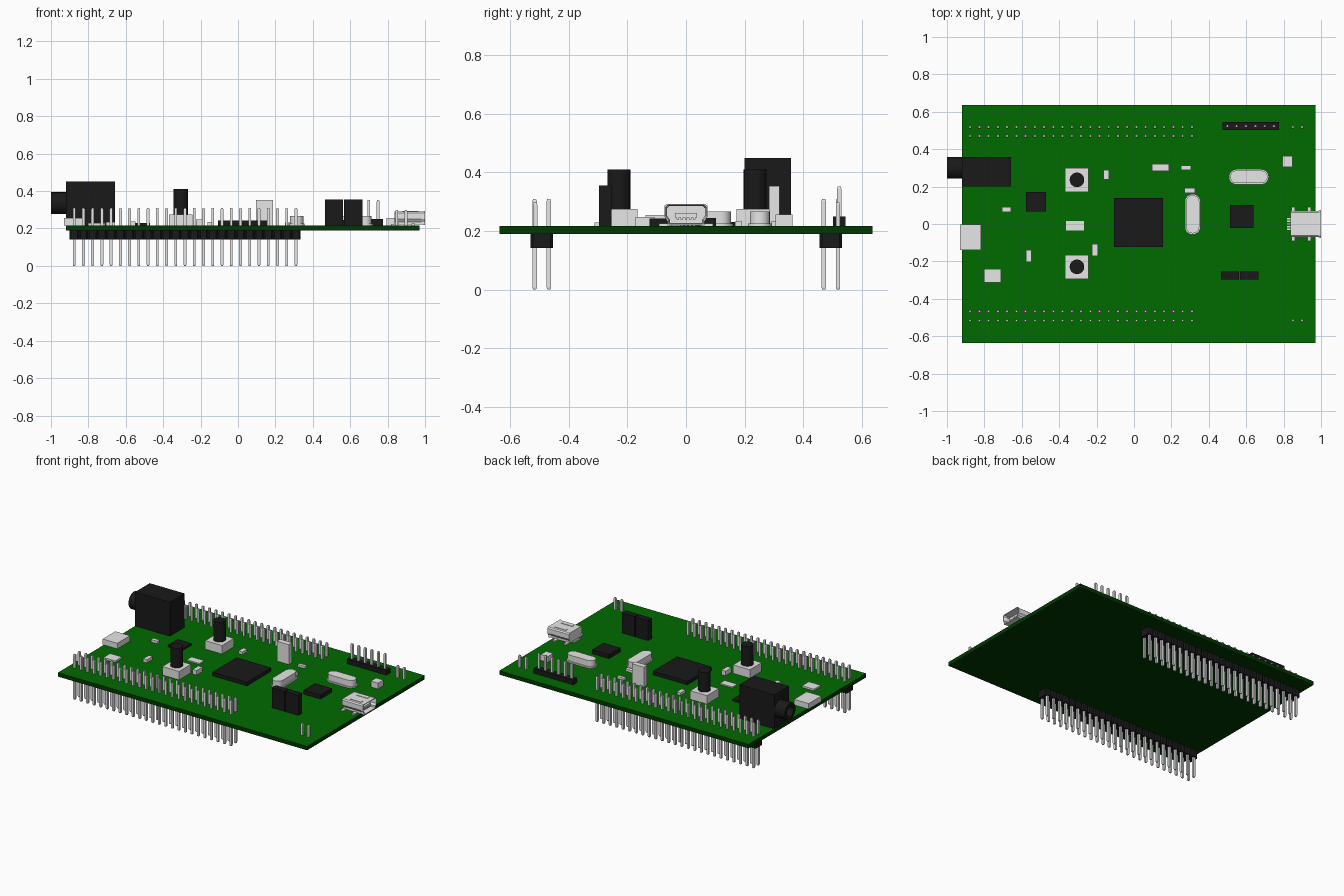
import bpy, bmesh, math

if "Cube" in bpy.data.objects:
    bpy.data.objects.remove(bpy.data.objects["Cube"])


def material(name, rgb):
    m = bpy.data.materials.new(name)
    m.diffuse_color = (*rgb, 1)
    m.use_nodes = True
    m.node_tree.nodes["Principled BSDF"].inputs["Base Color"].default_value = m.diffuse_color
    return m


GREEN = material("board green", (0.0, 0.147, 0.0))
DARK_GREEN = material("dark board green", (0.0, 0.04, 0.0))
BLACK = material("black plastic", (0.01, 0.01, 0.01))
GREY = material("light metal", (0.8, 0.8, 0.8))
TOP = 0.217      # upper face of the board
BOTTOM = 0.19    # lower face of the board


def finish(name, bm, mat, smooth=False):
    bmesh.ops.recalc_face_normals(bm, faces=bm.faces)
    me = bpy.data.meshes.new(name)
    bm.to_mesh(me)
    bm.free()
    ob = bpy.data.objects.new(name, me)
    bpy.context.collection.objects.link(ob)
    me.materials.append(mat)
    if smooth:
        bpy.ops.object.select_all(action='DESELECT')
        ob.select_set(True)
        bpy.context.view_layer.objects.active = ob
        bpy.ops.object.shade_smooth_by_angle(angle=math.radians(35))
    return ob


def loft(bm, rings):
    """Skin a list of equal-length point rings and cap both ends."""
    vs = [[bm.verts.new(p) for p in r] for r in rings]
    n = len(vs[0])
    for a, b in zip(vs, vs[1:]):
        for i in range(n):
            bm.faces.new((a[i], a[(i + 1) % n], b[(i + 1) % n], b[i]))
    bm.faces.new(vs[0])
    bm.faces.new(vs[-1])


def add_box(bm, x0, x1, y0, y1, z0, z1):
    loft(bm, [[(x0, y0, z), (x1, y0, z), (x1, y1, z), (x0, y1, z)] for z in (z0, z1)])


def box(name, mat, *dims):
    bm = bmesh.new()
    add_box(bm, *dims)
    return finish(name, bm, mat)


def add_pin(bm, x, y, z0, z1, r=0.0075, tip=0.008):
    # square pin with tapered ends
    levels = [(z0, r * 0.7), (z0 + tip, r), (z1 - tip, r), (z1, r * 0.7)]
    loft(bm, [[(x - s, y - s, z), (x + s, y - s, z), (x + s, y + s, z), (x - s, y + s, z)]
              for z, s in levels])


def circle(r, n=24):
    return [(r * math.cos(2 * math.pi * i / n), r * math.sin(2 * math.pi * i / n)) for i in range(n)]


# Circuit board: bright upper face, dark edges and underside
board = box("circuit_board", GREEN, -0.92, 0.97, -0.637, 0.637, BOTTOM, TOP)
board.data.materials.append(DARK_GREEN)
for f in board.data.polygons:
    f.material_index = 0 if f.normal.z > 0.5 else 1

# Double-row pin headers along both long edges
PITCH = 0.0494
for side, yc in (("front", -0.4925), ("back", 0.4945)):
    pins, strip = bmesh.new(), bmesh.new()
    for i in range(25):
        x = -0.876 + i * PITCH
        for dy in (-0.0245, 0.0245):
            add_pin(pins, x, yc + dy, 0.0, 0.31)
        h, d, c = PITCH / 2, 0.038, 0.008
        plan = [(-h, -d + c), (-h + c, -d), (h - c, -d), (h, -d + c),
                (h, d - c), (h - c, d), (-h + c, d), (-h, d - c)]
        loft(strip, [[(x + a, yc + b, z) for a, b in plan] for z in (0.142, BOTTOM)])
    finish(side + "_header_pins", pins, GREY)
    finish(side + "_header_strip", strip, BLACK)

# Loose pairs of short pins at the right corners
bm = bmesh.new()
for x in (0.849, 0.898):
    for y in (-0.515, 0.519):
        add_pin(bm, x, y, BOTTOM + 0.002, 0.298)
finish("corner_pins", bm, GREY)

# Six-pin programming header
bm = bmesh.new()
for i in range(6):
    add_pin(bm, 0.499 + 0.05 * i, 0.523, TOP, 0.352)
finish("programming_header_pins", bm, GREY)
box("programming_header_strip", BLACK, 0.474, 0.774, 0.502, 0.545, TOP, 0.25)

# Power jack: housing and hollow barrel
box("power_jack_housing", BLACK, -0.92, -0.657, 0.2, 0.358, TOP, 0.45)
bm = bmesh.new()
loft(bm, [[(x, 0.3 + a, 0.336 + b) for a, b in circle(r)]
          for x, r in ((-0.915, 0.058), (-1.0, 0.058), (-1.0, 0.036), (-0.922, 0.036))])
finish("power_jack_barrel", bm, BLACK, True)

# Push buttons
for i, y in enumerate((0.236, -0.229)):
    box(f"button_base_{i}", GREY, -0.369, -0.242, y - 0.064, y + 0.064, TOP, 0.275)
    bm = bmesh.new()
    loft(bm, [[(-0.305 + a, y + b, z) for a, b in circle(0.039)] for z in (0.27, 0.41)])
    finish(f"button_plunger_{i}", bm, BLACK, True)

# Chips
for name, x0, x1, y0, y1, z in (
        ("processor_chip", -0.107, 0.154, -0.124, 0.139, 0.242),
        ("regulator_chip", -0.577, -0.471, 0.066, 0.171, 0.23),
        ("interface_chip", 0.512, 0.64, -0.021, 0.102, 0.245)):
    box(name, BLACK, x0, x1, y0, y1, TOP, z)

# Jumper blocks
for i, x in enumerate((0.465, 0.568)):
    box(f"jumper_{i}", BLACK, x, x + 0.097, -0.297, -0.254, TOP, 0.355)


# Crystals: rounded can on a thin flange
def crystal(name, cx, cy, length, width, along_y):
    def stadium(r, half):
        pts = []
        for s, start in ((1, -math.pi / 2), (-1, math.pi / 2)):
            for k in range(11):
                a = start + math.pi * k / 10
                pts.append((s * half + r * math.cos(a), r * math.sin(a)))
        return pts
    half, r = (length - width) / 2, width / 2
    rings = []
    for z, inset in ((TOP, 0), (0.226, 0), (0.226, 0.007), (0.267, 0.007)):
        p = stadium(r - inset, half)
        rings.append([(cx - b, cy + a, z) if along_y else (cx + a, cy + b, z) for a, b in p])
    bm = bmesh.new()
    loft(bm, rings)
    finish(name, bm, GREY, True)


crystal("crystal_right", 0.614, 0.252, 0.214, 0.082, False)
crystal("crystal_middle", 0.314, 0.052, 0.218, 0.085, True)

# Small surface components
for i, d in enumerate((
        (0.096, 0.187, 0.283, 0.32, 0.353),
        (0.25, 0.305, 0.29, 0.312, 0.232),
        (0.27, 0.326, 0.167, 0.192, 0.232),
        (-0.162, -0.133, 0.237, 0.29, 0.235),
        (-0.363, -0.268, -0.035, 0.016, 0.225),
        (-0.224, -0.193, -0.172, -0.108, 0.248),
        (-0.929, -0.818, -0.139, -0.002, 0.255),
        (-0.802, -0.712, -0.313, -0.24, 0.229),
        (-0.577, -0.549, -0.203, -0.14, 0.238),
        (-0.706, -0.657, 0.064, 0.09, 0.234),
        (0.793, 0.847, 0.306, 0.364, 0.257))):
    box(f"small_component_{i}", GREY, *d[:4], TOP, d[4])

# USB socket: hollow shell with a slightly flared mouth
HALF = [(0.0, 0.29), (0.062, 0.29), (0.07, 0.283), (0.07, 0.25), (0.06, 0.236), (0.06, 0.221), (0.0, 0.221)]
SECTION = HALF + [(-y, z) for y, z in HALF[-2:0:-1]]
bm = bmesh.new()
loft(bm, [[(x, y * s, 0.257 + (z - 0.257) * t) for y, z in SECTION]
          for x, s, t in ((0.838, 1, 1), (0.982, 1, 1), (1.0, 1.06, 1.08),
                          (1.0, 1.0, 0.94), (0.982, 0.92, 0.84), (0.865, 0.92, 0.84))])
finish("usb_shell", bm, GREY)

# USB tongue, contacts, solder legs, mounting tabs and springs
bm = bmesh.new()
add_box(bm, 0.86, 0.98, -0.037, 0.037, 0.246, 0.262)
for i in range(5):
    y = (i - 2) * 0.014
    add_box(bm, 0.87, 0.983, y - 0.004, y + 0.004, 0.239, 0.249)
    add_box(bm, 0.818, 0.845, y - 0.004, y + 0.004, TOP, 0.224)
for x in (0.852, 0.937):
    for s in (-1, 1):
        y0, y1 = sorted((s * 0.05, s * 0.092))
        add_box(bm, x - 0.01, x + 0.01, y0, y1, TOP, 0.226)
for y in (-0.035, 0.035):
    add_box(bm, 0.88, 0.965, y - 0.01, y + 0.01, 0.288, 0.293)
finish("usb_fittings", bm, GREY)
